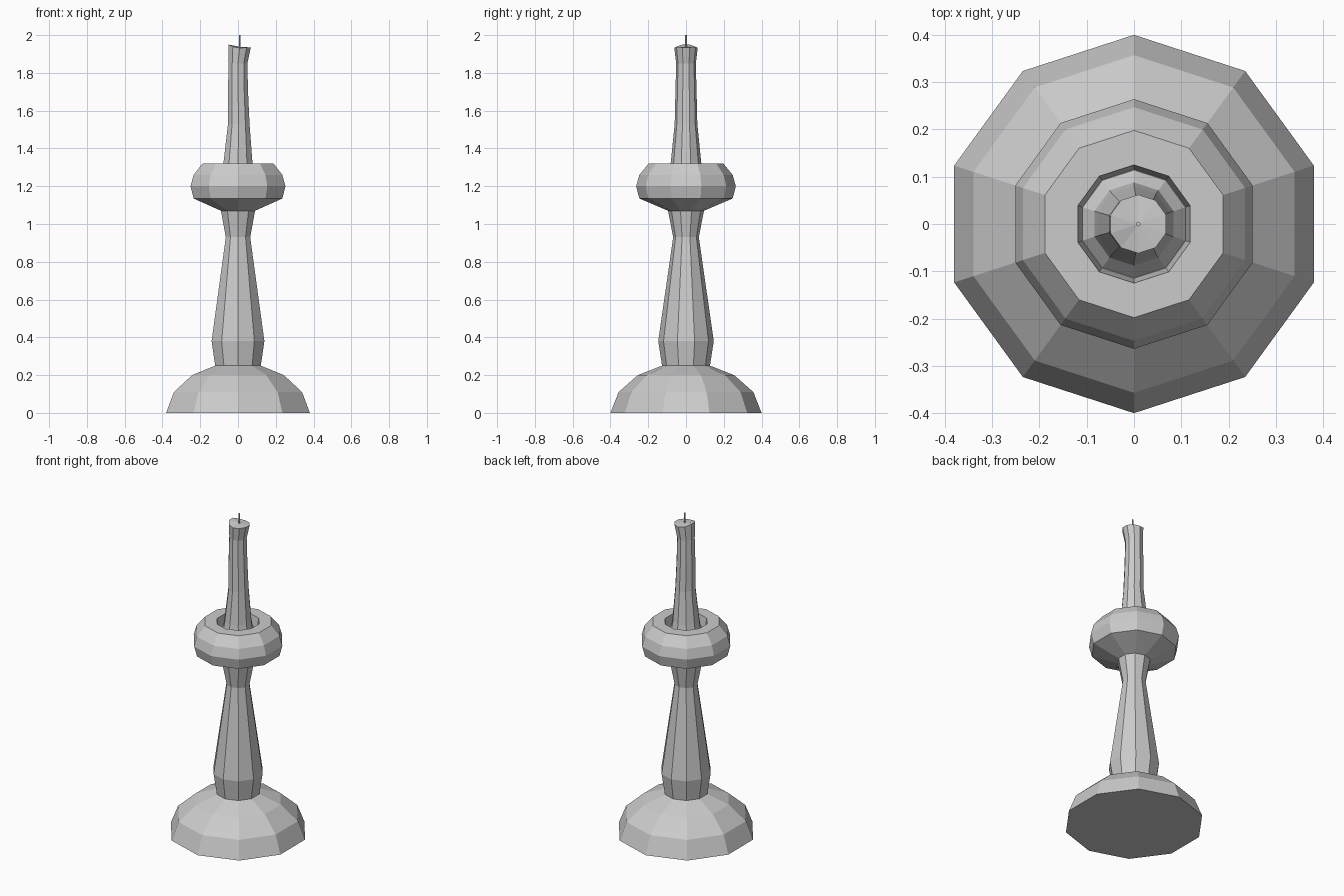
import bpy, bmesh, math

if "Cube" in bpy.data.objects:
    bpy.data.objects.remove(bpy.data.objects["Cube"])

SIDES = 10


def loft(name, rings, sides=SIDES, cap_start=True, cap_end=True, tilt=None):
    """Join rings of (radius, z, x offset) into one flat-shaded mesh."""
    bm = bmesh.new()
    loops = []
    for i, (r, z, cx) in enumerate(rings):
        loop = []
        for k in range(sides):
            a = math.pi / 2 + 2 * math.pi * k / sides
            dz = tilt(math.cos(a)) if tilt and i == len(rings) - 1 else 0
            loop.append(bm.verts.new((cx + r * math.cos(a), r * math.sin(a), z + dz)))
        loops.append(loop)
    for a, b in zip(loops, loops[1:]):
        for k in range(sides):
            n = (k + 1) % sides
            bm.faces.new((a[k], a[n], b[n], b[k]))
    if cap_start:
        bm.faces.new(loops[0][::-1])
    if cap_end:
        face = bm.faces.new(loops[-1])
        if tilt:
            bmesh.ops.poke(bm, faces=[face])
    bmesh.ops.recalc_face_normals(bm, faces=bm.faces[:])
    mesh = bpy.data.meshes.new(name)
    bm.to_mesh(mesh)
    bm.free()
    obj = bpy.data.objects.new(name, mesh)
    bpy.context.collection.objects.link(obj)
    return obj


def turned(*profile):
    return [(r, z, 0) for r, z in profile]


# Domed foot
loft("foot", turned((0.40, 0), (0.357, 0.11), (0.255, 0.20), (0.127, 0.25)))

# Tapered stem
loft("stem", turned((0.127, 0.25), (0.147, 0.38), (0.068, 0.93), (0.095, 1.07)),
     cap_start=False, cap_end=False)

# Bulbous cup with a recessed socket
loft("cup", turned((0.095, 1.07), (0.247, 1.135), (0.264, 1.20), (0.247, 1.26),
                   (0.198, 1.32), (0.125, 1.32), (0.115, 1.25)))

# Bent candle with a flared foot and uneven melted rim
loft("candle", [(0.114, 1.25, 0), (0.088, 1.28, 0), (0.08, 1.33, 0),
                (0.060, 1.53, 0.004), (0.056, 1.70, 0), (0.052, 1.85, 0),
                (0.062, 1.932, 0.009)],
     tilt=lambda c: 0.02 * max(0, -c) ** 2 + 0.003 * max(0, c))

# Wick
loft("wick", [(0.005, 1.92, 0.009), (0.005, 2.0, 0.009)], sides=6)
